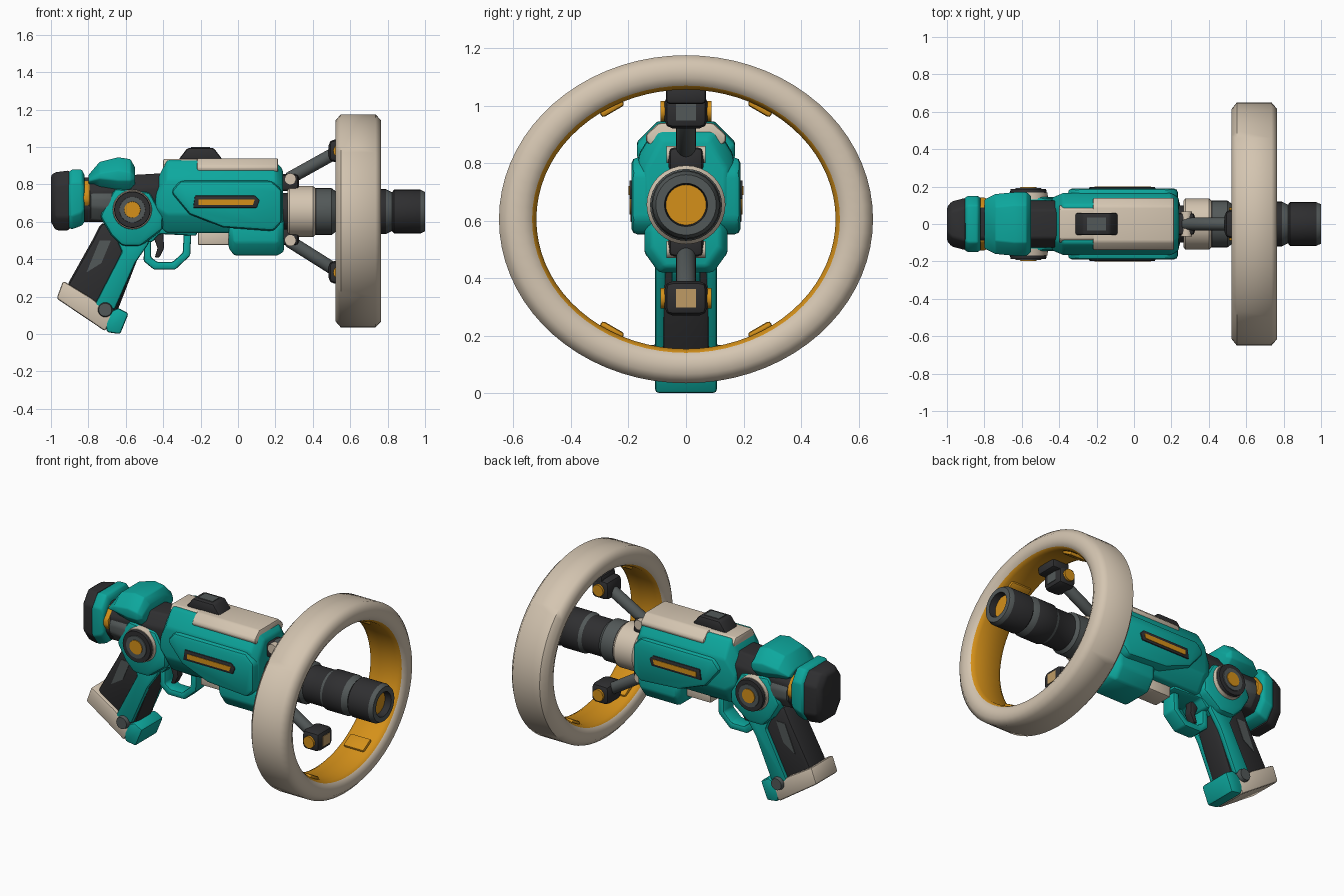
import bpy, bmesh
from math import sin, cos, pi, radians
from mathutils import Vector, Matrix

if "Cube" in bpy.data.objects:
    bpy.data.objects.remove(bpy.data.objects["Cube"])


def material(name, rgb):
    m = bpy.data.materials.new(name)
    m.use_nodes = True
    m.diffuse_color = (*rgb, 1)
    bsdf = m.node_tree.nodes["Principled BSDF"]
    bsdf.inputs["Base Color"].default_value = (*rgb, 1)
    bsdf.inputs["Roughness"].default_value = 0.6
    return m


TEAL = material("teal", (0.004, 0.39, 0.34))
CREAM = material("cream", (0.66, 0.56, 0.44))
ORANGE = material("orange", (0.66, 0.28, 0.01))
DARK = material("charcoal", (0.028, 0.028, 0.030))
GREY = material("grey", (0.085, 0.098, 0.098))
TAN = material("tan", (0.52, 0.33, 0.13))


def finish(name, bm, mats, bevel=0.0, angle=35):
    bmesh.ops.recalc_face_normals(bm, faces=bm.faces)
    me = bpy.data.meshes.new(name)
    bm.to_mesh(me)
    bm.free()
    ob = bpy.data.objects.new(name, me)
    bpy.context.collection.objects.link(ob)
    for m in mats:
        me.materials.append(m)
    bpy.ops.object.select_all(action="DESELECT")
    ob.select_set(True)
    bpy.context.view_layer.objects.active = ob
    if bevel:
        mod = ob.modifiers.new("Bevel", "BEVEL")
        mod.width, mod.segments, mod.limit_method = bevel, 2, "ANGLE"
        bpy.ops.object.modifier_apply(modifier=mod.name)
    bpy.ops.object.shade_smooth_by_angle(angle=radians(angle))
    return ob


def skin(name, rings, mats, bevel=0.0, closed=False, rule=None, angle=35):
    """Bridge matching point rings; cap the ends unless the rings form a loop."""
    bm = bmesh.new()
    vs = [[bm.verts.new(p) for p in r] for r in rings]
    n, k = len(rings), len(rings[0])
    for i in range(n if closed else n - 1):
        a, b = vs[i], vs[(i + 1) % n]
        for j in range(k):
            f = bm.faces.new((a[j], a[(j + 1) % k], b[(j + 1) % k], b[j]))
            f.material_index = rule(i, j) if rule else 0
    if not closed:
        for i, ring in ((0, vs[0]), (n - 2, vs[-1])):
            bm.faces.new(ring).material_index = rule(i, -1) if rule else 0
    return finish(name, bm, mats, bevel, angle)


def prism(name, outline, y0, y1, mat, bevel=0.012):
    """Side outline (x, z) extruded across y."""
    return skin(name, [[(x, y, z) for x, z in outline] for y in (y0, y1)], [mat], bevel)


def shell(name, sections, mat, cut=(0.05, 0.07), bevel=0.012):
    """Loft of eight-sided sections (x, half width, bottom, top) along x."""
    rings = []
    for x, w, lo, hi in sections:
        cy, cz = min(cut[0], w * 0.6), min(cut[1], (hi - lo) * 0.4)
        half = [(w - cy, lo), (w, lo + cz), (w, hi - cz), (w - cy, hi)]
        rings.append([(x, y, z) for y, z in half] + [(x, -y, z) for y, z in half[::-1]])
    return skin(name, rings, [mat], bevel)


def lathe(name, profile, mats, rule=None, sides=32, z=0.655):
    rings = [[(x, r * cos(2 * pi * j / sides), z + r * sin(2 * pi * j / sides))
              for j in range(sides)] for x, r in profile]
    return skin(name, rings, mats, rule=rule)


def rod(name, a, b, r, mat, sides=20, r2=None, bevel=0.0):
    a, b = Vector(a), Vector(b)
    turn = (b - a).to_track_quat("Z", "Y").to_matrix().to_4x4()
    bm = bmesh.new()
    bmesh.ops.create_cone(bm, cap_ends=True, segments=sides, radius1=r,
                          radius2=r if r2 is None else r2, depth=(b - a).length,
                          matrix=Matrix.Translation((a + b) / 2) @ turn)
    return finish(name, bm, [mat], bevel)


def box(name, centre, size, mat, bevel=0.01, tilt=None):
    bm = bmesh.new()
    m = Matrix.Translation(centre) @ (tilt or Matrix()) @ Matrix.Diagonal((*size, 1))
    bmesh.ops.create_cube(bm, size=1, matrix=m)
    return finish(name, bm, [mat], bevel)


# Oval hoop: cream outside, orange lining
SECTION = [(0.55, 0.0), (0.735, 0.0), (0.765, 0.035), (0.765, 0.085), (0.75, 0.115),
           (0.725, 0.13), (0.56, 0.13), (0.535, 0.115), (0.522, 0.085), (0.522, 0.035)]
hoop = []
for i in range(72):
    t = 2 * pi * i / 72
    hoop.append([(x, (0.65 - d) * cos(t), 0.605 + (0.57 - d * 0.92) * sin(t)) for x, d in SECTION])
skin("hoop", hoop, [CREAM, ORANGE], closed=True, rule=lambda i, j: int(j in (4, 5, 6)), angle=50)
for k, t in enumerate((60, 120, 240, 300)):
    a = radians(t)
    box(f"hoop_pad_{k}", (0.64, 0.515 * cos(a), 0.605 + 0.445 * sin(a)), (0.14, 0.09, 0.025),
        ORANGE, tilt=Matrix.Rotation(a - pi / 2, 4, "X"))

# Barrel, collar and muzzle
lathe("barrel", [(0.18, 0.10), (0.27, 0.10), (0.28, 0.115), (0.42, 0.125), (0.50, 0.125),
                 (0.52, 0.11), (0.64, 0.11), (0.66, 0.12), (0.79, 0.12), (0.83, 0.10)],
      [DARK, GREY], rule=lambda i, j: int(i in (3, 4, 6, 8)))
lathe("barrel_collar", [(0.265, 0.125), (0.275, 0.137), (0.40, 0.137), (0.415, 0.125)], [CREAM])
lathe("muzzle", [(0.82, 0.10), (0.835, 0.117), (0.975, 0.117), (1.0, 0.105), (1.0, 0.075),
                 (0.96, 0.07)], [DARK, GREY, ORANGE],
      rule=lambda i, j: 2 if j < 0 and i else int(i in (2, 3)))

# Main body
shell("body", [(-0.44, 0.14, 0.59, 0.81), (-0.38, 0.165, 0.54, 0.93), (0.20, 0.165, 0.54, 0.925),
               (0.24, 0.14, 0.56, 0.88)], TEAL, (0.06, 0.10))
prism("body_side_panel", [(-0.36, 0.76), (-0.31, 0.82), (0.18, 0.82), (0.235, 0.77), (0.235, 0.60),
                          (0.19, 0.55), (-0.08, 0.57), (-0.26, 0.64)], -0.19, 0.19, TEAL, 0.022)
shell("body_lower_front", [(-0.05, 0.12, 0.46, 0.64), (-0.02, 0.145, 0.42, 0.64),
                           (0.21, 0.145, 0.42, 0.64), (0.245, 0.12, 0.44, 0.64)], TEAL)
shell("top_cover", [(-0.22, 0.14, 0.835, 0.94), (0.215, 0.14, 0.835, 0.94)], CREAM, (0.045, 0.05))
shell("top_cover_rear", [(-0.40, 0.10, 0.86, 0.937), (-0.20, 0.10, 0.86, 0.937)], CREAM, (0.02, 0.03))
prism("top_sight", [(-0.32, 0.93), (-0.27, 0.995), (-0.13, 0.995), (-0.08, 0.93)], -0.06, 0.06, DARK)
prism("top_sight_inset", [(-0.25, 0.99), (-0.25, 0.999), (-0.15, 0.999), (-0.15, 0.99)],
      -0.035, 0.035, GREY, 0)
box("belly_block", (-0.13, 0, 0.52), (0.17, 0.13, 0.09), CREAM)
for s, side in ((1, "left"), (-1, "right")):
    prism(f"slot_frame_{side}", [(-0.24, 0.675), (-0.23, 0.74), (0.09, 0.74), (0.115, 0.715),
                                 (0.10, 0.675)], s * 0.18, s * 0.197, DARK, 0.004)
    prism(f"slot_light_{side}", [(-0.21, 0.69), (-0.21, 0.72), (0.09, 0.72), (0.08, 0.69)],
          s * 0.18, s * 0.20, ORANGE, 0)

# Rear housing
shell("rear_core", [(-0.92, 0.125, 0.60, 0.83), (-0.40, 0.125, 0.60, 0.86)], DARK)
shell("rear_dome", [(-0.80, 0.13, 0.79, 0.85), (-0.74, 0.16, 0.77, 0.92), (-0.64, 0.17, 0.75, 0.945),
                    (-0.575, 0.17, 0.75, 0.935), (-0.55, 0.15, 0.78, 0.89)], TEAL, (0.07, 0.07), 0.02)
shell("rear_grey_band", [(-0.79, 0.14, 0.61, 0.80), (-0.66, 0.14, 0.60, 0.80)], GREY)
shell("rear_light_band", [(-0.84, 0.142, 0.64, 0.82), (-0.79, 0.142, 0.64, 0.82)], ORANGE)
shell("rear_teal_band", [(-0.91, 0.135, 0.57, 0.86), (-0.89, 0.15, 0.56, 0.88),
                         (-0.835, 0.15, 0.58, 0.88), (-0.82, 0.14, 0.60, 0.85)], TEAL)
shell("end_cap", [(-1.0, 0.09, 0.60, 0.85), (-0.975, 0.12, 0.555, 0.865),
                  (-0.90, 0.14, 0.555, 0.875)], DARK)
prism("dial_frame", [(-0.74, 0.63), (-0.68, 0.53), (-0.62, 0.47), (-0.52, 0.47), (-0.40, 0.56),
                     (-0.40, 0.63), (-0.47, 0.76), (-0.66, 0.78)], -0.145, 0.145, TEAL, 0.025)
for s, side in ((1, "left"), (-1, "right")):
    c = (-0.565, 0.665)
    for part, r, y0, y1, mat in (("base", 0.107, 0.13, 0.168, CREAM), ("ring", 0.10, 0.15, 0.188, DARK),
                                 ("rim", 0.072, 0.17, 0.193, GREY), ("light", 0.045, 0.18, 0.197, ORANGE)):
        rod(f"dial_{part}_{side}", (c[0], s * y0, c[1]), (c[0], s * y1, c[1]), r, mat, 32, r * 0.95)

# Grip, with teal side rails, cream butt and pins
prism("grip", [(-0.73, 0.60), (-0.50, 0.56), (-0.53, 0.42), (-0.65, 0.11), (-0.74, 0.10),
               (-0.92, 0.25), (-0.78, 0.50)], -0.085, 0.085, DARK, 0.03)
prism("grip_butt", [(-0.935, 0.285), (-0.97, 0.19), (-0.71, 0.015), (-0.67, 0.10), (-0.78, 0.19)],
      -0.108, 0.108, CREAM)
prism("grip_toe", [(-0.72, 0.10), (-0.70, 0.01), (-0.63, 0.0), (-0.585, 0.11), (-0.64, 0.14)],
      -0.107, 0.107, TEAL)
for s, side in ((1, "left"), (-1, "right")):
    prism(f"grip_rail_{side}", [(-0.66, 0.53), (-0.47, 0.55), (-0.48, 0.48), (-0.55, 0.38),
                                (-0.66, 0.13), (-0.77, 0.15), (-0.62, 0.44)],
          s * 0.07, s * 0.108, TEAL, 0.012)
    prism(f"grip_patch_{side}", [(-0.74, 0.50), (-0.68, 0.50), (-0.73, 0.38), (-0.81, 0.33)],
          s * 0.07, s * 0.088, GREY, 0)
    rod(f"grip_pin_{side}", (-0.71, s * 0.08, 0.13), (-0.71, s * 0.13, 0.13), 0.045, GREY, 20, 0.035)

# Trigger and guard
GUARD = [(-0.50, 0.50), (-0.505, 0.39), (-0.45, 0.345), (-0.335, 0.345), (-0.255, 0.42), (-0.25, 0.55)]
INNER = [(-0.465, 0.50), (-0.465, 0.41), (-0.43, 0.385), (-0.35, 0.385), (-0.295, 0.435), (-0.29, 0.55)]
prism("trigger_guard", GUARD + INNER[::-1], -0.05, 0.05, TEAL, 0.01)
prism("guard_mount", [(-0.54, 0.58), (-0.54, 0.50), (-0.46, 0.49), (-0.42, 0.535), (-0.22, 0.525),
                      (-0.22, 0.60)], -0.09, 0.09, TEAL)
prism("trigger", [(-0.46, 0.54), (-0.40, 0.54), (-0.395, 0.46), (-0.42, 0.41), (-0.445, 0.41),
                  (-0.43, 0.46)], -0.025, 0.025, DARK, 0.006)

# Struts that carry the hoop
for s, level in ((1, "upper"), (-1, "lower")):
    z0, z1 = 0.665 + s * 0.165, 0.655 + s * 0.325
    rod(f"strut_{level}", (0.27, 0, z0), (0.54, 0, z1), 0.034, GREY, bevel=0.005)
    box(f"strut_root_{level}", (0.27, 0, z0 - s * 0.02), (0.11, 0.12, 0.09), DARK, 0.02)
    rod(f"strut_root_pin_{level}", (0.28, -0.068, z0), (0.28, 0.068, z0), 0.03, CREAM)
    box(f"strut_end_{level}", (0.545, 0, z1), (0.12, 0.15, 0.12), DARK, 0.03)
    rod(f"strut_end_pin_{level}", (0.545, -0.088, z1), (0.545, 0.088, z1), 0.036, ORANGE)
    box(f"strut_end_plate_{level}", (0.603, 0, z1), (0.009, 0.07, 0.065), TAN if s < 0 else GREY, 0)
box("hoop_mount", (0.59, 0, 1.035), (0.12, 0.14, 0.06), DARK, 0.015)
